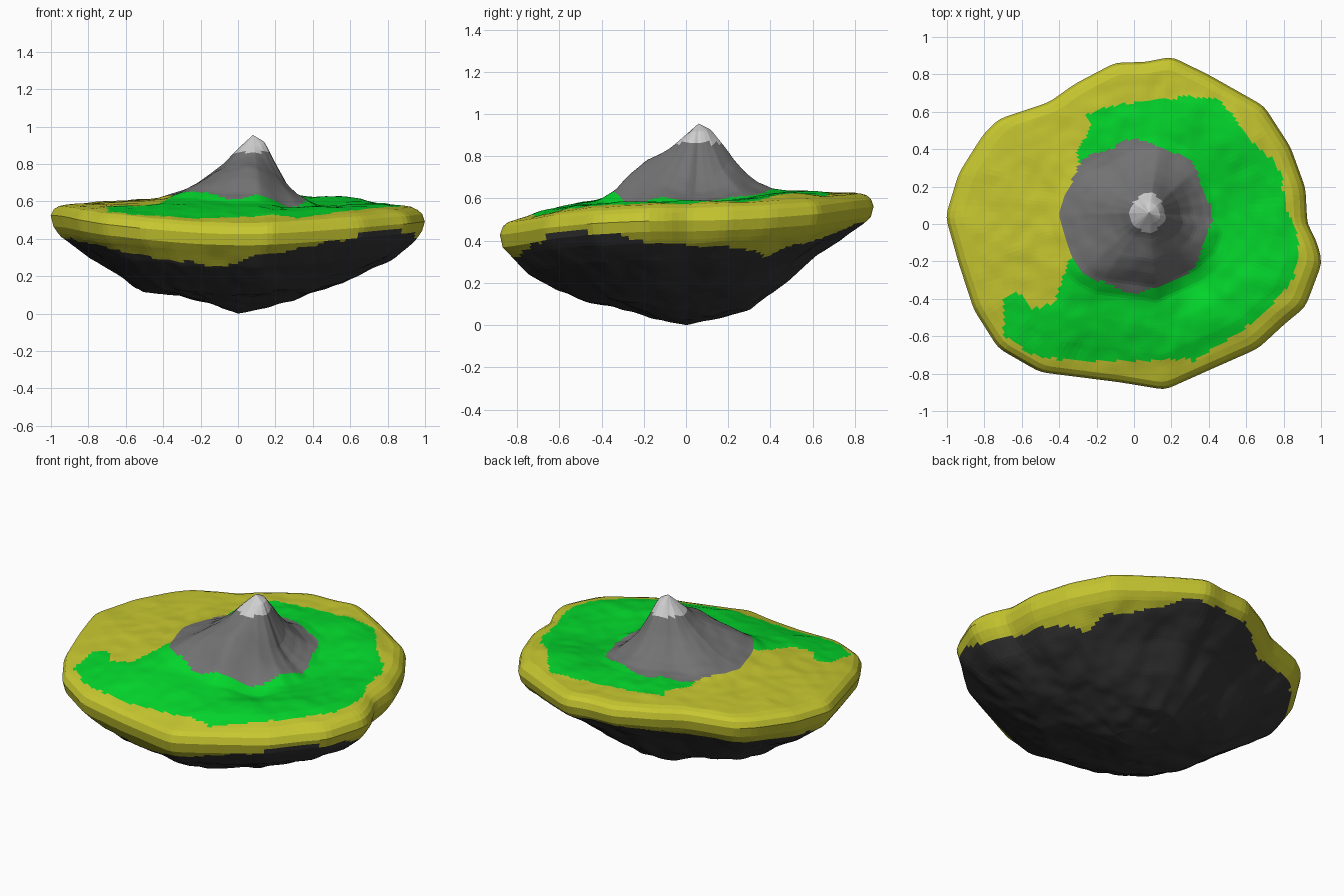
import bpy, bmesh, math
from mathutils import Vector, noise

if "Cube" in bpy.data.objects:
    bpy.data.objects.remove(bpy.data.objects["Cube"])

SEG = 180
PEAK = Vector((0.08, 0.06))


def material(name, rgb):
    m = bpy.data.materials.new(name)
    m.diffuse_color = (*rgb, 1)
    m.use_nodes = True
    m.node_tree.nodes["Principled BSDF"].inputs["Base Color"].default_value = m.diffuse_color
    return m


SAND, GRASS, STONE, SNOW, ROCK = range(5)
MATS = [material("sand yellow", (0.57, 0.57, 0.03)),
        material("grass green", (0.001, 0.68, 0.025)),
        material("stone grey", (0.17, 0.17, 0.17)),
        material("snow white", (0.62, 0.62, 0.62)),
        material("dark rock", (0.035, 0.035, 0.035))]

# shoreline seen from above
COAST = [(.92, 0), (.91, .19), (.83, .41), (.69, .626), (.4, .79), (.2, .888), (.06, .86),
         (-.1, .856), (-.315, .743), (-.45, .647), (-.72, .556), (-.8, .476), (-.93, .27),
         (-1, .04), (-.93, -.21), (-.85, -.455), (-.72, -.66), (-.5, -.786), (-.075, -.84),
         (.165, -.88), (.4, -.775), (.66, -.66), (.8, -.53), (.91, -.44), (1, -.2), (.965, -.08)]
# meadow outline seen from above
MEADOW = [(-.3, .32), (-.3, .4), (-.235, .51), (-.245, .59), (-.08, .64), (.24, .68), (.455, .67),
          (.62, .455), (.78, .29), (.81, .08), (.88, -.05), (.87, -.27), (.73, -.44), (.56, -.58),
          (.32, -.73), (.08, -.73), (-.29, -.73), (-.56, -.695), (-.7, -.59), (-.7, -.4),
          (-.64, -.37), (-.53, -.455), (-.43, -.43), (-.36, -.21), (-.1, 0)]
# lower edge of the sand: angle in degrees, height
SAND_EDGE = [(0, .385), (15, .37), (30, .335), (38, .38), (55, .42), (70, .49), (100, .49), (125, .45),
             (160, .43), (200, .39), (215, .37), (240, .3), (255, .27), (265, .265), (277, .32),
             (300, .375), (315, .42), (328, .46), (343, .42), (360, .385)]
# height profiles towards right, back, left and front
TOP_S = [0, .07, .14, .2, .27, .34, .42, .5, .65, .8, .92, .96, .985, 1]
TOP = [[.96, .92, .79, .69, .63, .595, .572, .57, .585, .595, .58, .562, .54, .50],
       [.96, .93, .86, .79, .73, .68, .65, .64, .64, .637, .632, .622, .605, .57],
       [.96, .89, .81, .76, .71, .67, .64, .62, .605, .595, .588, .58, .562, .53],
       [.96, .90, .845, .815, .78, .725, .645, .60, .577, .543, .503, .49, .47, .43]]
LOW_S = [0, .15, .35, .55, .7, .85, .95, .985, 1]
LOW = [[.005, .03, .10, .165, .235, .315, .40, .45, .50],
       [.005, .03, .08, .21, .35, .44, .49, .52, .57],
       [.005, .06, .115, .15, .25, .345, .42, .47, .53],
       [.005, .035, .075, .12, .175, .255, .34, .37, .43]]
# gentle swells: x, y, height, width
TOP_SWELLS = [(.52, .42, .018, .2), (-.24, -.24, .022, .13), (.25, .28, .01, .12),
              (.29, -.29, -.045, .13), (.45, -.12, -.01, .08)]
LOW_SWELLS = [(-.5, -.17, -.025, .14)]


def lerp_table(x, xs, ys):
    for i in range(len(xs) - 1):
        if x <= xs[i + 1]:
            t = (x - xs[i]) / (xs[i + 1] - xs[i])
            return ys[i] + (ys[i + 1] - ys[i]) * t
    return ys[-1]


def degrees(x, y):
    return math.degrees(math.atan2(y, x)) % 360


def coast_radius(a):
    d = Vector((math.cos(a), math.sin(a)))
    for i, p in enumerate(COAST):
        p, q = Vector(p), Vector(COAST[(i + 1) % len(COAST)])
        e = q - p
        den = d.x * e.y - d.y * e.x
        if abs(den) < 1e-9:
            continue
        r = (p.x * e.y - p.y * e.x) / den
        t = (p.x * d.y - p.y * d.x) / den
        if r > 0 and -1e-6 <= t <= 1 + 1e-6:
            return r
    return 0.9


RAW = [1.007 * coast_radius(2 * math.pi * i / SEG) for i in range(SEG)]
RADII = [(RAW[i - 1] + 2 * RAW[i] + RAW[(i + 1) % SEG]) / 4 for i in range(SEG)]


def height(a, s, keys, profiles):
    # blend the two nearest of the four profiles
    q = (a / (math.pi / 2)) % 4
    i, t = int(q) % 4, q - int(q)
    t = t * t * (3 - 2 * t)
    return (lerp_table(s, keys, profiles[i]) * (1 - t)
            + lerp_table(s, keys, profiles[(i + 1) % 4]) * t)


def inside(x, y, poly):
    hit = False
    for i, (x1, y1) in enumerate(poly):
        x2, y2 = poly[i - 1]
        if (y1 > y) != (y2 > y) and x < (x2 - x1) * (y - y1) / (y2 - y1) + x1:
            hit = not hit
    return hit


def shell(name, rings, keys, profiles, centre, bump, swells, up, rule):
    bm = bmesh.new()
    loops = []
    for s in rings:
        ring = []
        for i in range(SEG):
            a = 2 * math.pi * i / SEG
            r = RADII[i] * s
            x = centre.x * (1 - s) + r * math.cos(a)
            y = centre.y * (1 - s) + r * math.sin(a)
            fade = min(1, 5 * s) * min(1, 6 * (1 - s))
            z = height(a, s, keys, profiles)
            z += bump * fade * (noise.noise(Vector((x * 5, y * 5, 3))) +
                                .5 * noise.noise(Vector((x * 12, y * 12, 7))))
            z += fade * sum(h * math.exp(-((x - u) ** 2 + (y - v) ** 2) / w ** 2)
                            for u, v, h, w in swells)
            ring.append(bm.verts.new((x, y, z)))
        loops.append(ring)
    tip = bm.verts.new((centre.x, centre.y, profiles[0][0]))
    for i in range(SEG):
        j = (i + 1) % SEG
        bm.faces.new((tip, loops[0][i], loops[0][j]))
        for a, b in zip(loops, loops[1:]):
            bm.faces.new((a[i], b[i], b[j], a[j]))
    if not up:
        bmesh.ops.reverse_faces(bm, faces=bm.faces[:])
    for f in bm.faces:
        f.material_index = rule(f.calc_center_median())
    bmesh.ops.triangulate(bm, faces=bm.faces[:])
    me = bpy.data.meshes.new(name)
    bm.to_mesh(me)
    bm.free()
    for m in MATS:
        me.materials.append(m)
    ob = bpy.data.objects.new(name, me)
    bpy.context.collection.objects.link(ob)
    return ob


def top_colour(c):
    if c.z > 0.867:
        return SNOW
    a = math.atan2(c.y - .04, c.x - .01)
    foot = .40 + .012 * math.cos(8 * a) + .01 * noise.noise(c * 9)
    if math.hypot(c.x - .01, c.y - .04) < foot:
        return STONE
    w = .015 * noise.noise(c * 14)
    return GRASS if inside(c.x + w, c.y + w, MEADOW) else SAND


def low_colour(c):
    edge = lerp_table(degrees(c.x, c.y), [e[0] for e in SAND_EDGE], [e[1] for e in SAND_EDGE])
    return SAND if c.z > edge + .015 * noise.noise(c * 10) else ROCK


# land surface with the mountain, and the rocky underside
RIM = [.93, .945, .96, .973, .985, .993, 1]
shell("land_and_mountain", [.92 * i / 56 for i in range(1, 57)] + RIM,
      TOP_S, TOP, PEAK, .010, TOP_SWELLS, True, top_colour)
shell("rock_underside", [.92 * i / 56 for i in range(1, 57)] + RIM,
      LOW_S, LOW, Vector((0, 0)), .018, LOW_SWELLS, False, low_colour)

# rest the island on the ground
obs = [o for o in bpy.context.collection.objects if o.type == 'MESH']
low = min(v.co.z for o in obs for v in o.data.vertices)
for o in obs:
    for v in o.data.vertices:
        v.co.z -= low
